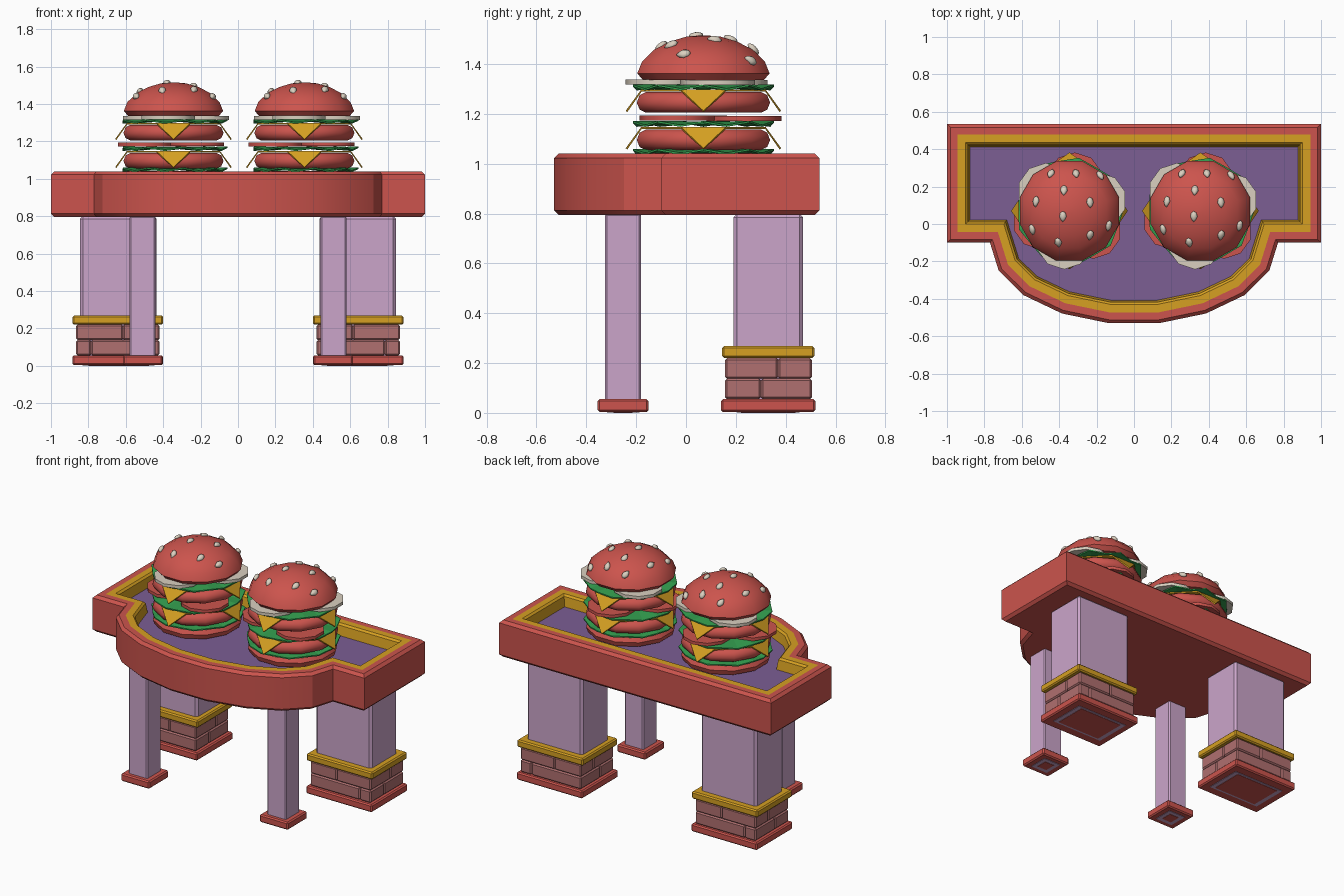
import bpy, bmesh, math
from mathutils import Vector, Matrix

if "Cube" in bpy.data.objects:
    bpy.data.objects.remove(bpy.data.objects["Cube"])

# ---------- colours ----------
def material(name, r, g, b):
    m = bpy.data.materials.new(name)
    lin = [((c / 255 + 0.055) / 1.055) ** 2.4 for c in (r, g, b)]
    m.diffuse_color = (*lin, 1)
    m.use_nodes = True
    m.node_tree.nodes["Principled BSDF"].inputs["Base Color"].default_value = m.diffuse_color
    return m

RED = material("red", 204, 84, 77)
GOLD = material("gold", 214, 160, 34)
PURPLE = material("purple", 124, 94, 148)
LILAC = material("lilac", 203, 165, 202)
BRICK = material("brick", 176, 112, 112)
GREEN = material("green", 52, 160, 80)
CREAM = material("cream", 218, 208, 192)

# ---------- helpers ----------
def finish(name, bm, mats, smooth=35):
    bmesh.ops.recalc_face_normals(bm, faces=bm.faces)
    me = bpy.data.meshes.new(name)
    bm.to_mesh(me)
    bm.free()
    for m in mats:
        me.materials.append(m)
    if smooth:
        me.polygons.foreach_set("use_smooth", [True] * len(me.polygons))
        me.set_sharp_from_angle(angle=math.radians(smooth))
    ob = bpy.data.objects.new(name, me)
    bpy.context.collection.objects.link(ob)
    return ob

def box(name, x, y, z, mat, bevel=0.008):
    bm = bmesh.new()
    size = Matrix.Diagonal((x[1] - x[0], y[1] - y[0], z[1] - z[0], 1))
    mid = Matrix.Translation((sum(x) / 2, sum(y) / 2, sum(z) / 2))
    bmesh.ops.create_cube(bm, size=1, matrix=mid @ size)
    if bevel:
        bmesh.ops.bevel(bm, geom=bm.edges[:], offset=bevel, segments=1, affect='EDGES')
    return finish(name, bm, [mat], 0)

def loft(bm, loops, mat_of=lambda i: 0, cap_mat=0):
    """Skin closed point loops and cap both ends."""
    rings = [[bm.verts.new(p) for p in l] for l in loops]
    n = len(rings[0])
    for i, (a, b) in enumerate(zip(rings, rings[1:])):
        for k in range(n):
            f = bm.faces.new((a[k], a[(k + 1) % n], b[(k + 1) % n], b[k]))
            f.material_index = mat_of(i)
    bm.faces.new(rings[0][::-1])
    bm.faces.new(rings[-1]).material_index = cap_mat

def lathe(name, profile, centre, mat, n=12):
    bm = bmesh.new()
    loft(bm, [[(centre[0] + r * math.cos(math.tau * (k + .5) / n),
                centre[1] + r * math.sin(math.tau * (k + .5) / n), z)
               for k in range(n)] for r, z in profile])
    return finish(name, bm, [mat], 45)

# ---------- table top: rectangle with a rounded bay in front ----------
outline = [(1, .535), (-1, .535), (-1, -.10)]
for k in range(10):
    a = math.radians(-90 + 20 * k)
    outline.append((.77 * math.sin(a), -.10 - .437 * math.cos(a)))
outline.append((1, -.10))

def inset(d, z):
    pts = [Vector(p) for p in outline]
    out = []
    for i, p in enumerate(pts):
        e1 = (p - pts[i - 1]).normalized()
        e2 = (pts[(i + 1) % len(pts)] - p).normalized()
        n1, n2 = Vector((-e1.y, e1.x)), Vector((-e2.y, e2.x))
        q = p + (n1 + n2) * d / (1 + n1.dot(n2))
        out.append((q.x, q.y, z))
    return out

bm = bmesh.new()
steps = [(.018, .795), (0, .813), (0, 1.022), (.018, 1.04), (.057, 1.04),
         (.10, 1.04), (.112, 1.028), (.122, .965)]
loft(bm, [inset(d, z) for d, z in steps], lambda i: 1 if i >= 4 else 0, 2)
finish("table_top", bm, [RED, GOLD, PURPLE], 25)

# ---------- legs, both sides ----------
for s, side in ((-1, "left"), (1, "right")):
    def sx(a, b):
        return tuple(sorted((s * a, s * b)))
    # back pillar on a brick base
    box(f"back_pillar_{side}", sx(.435, .845), (.19, .47), (.002, .80), LILAC, .015)
    box(f"back_pillar_underside_{side}", sx(.48, .80), (.22, .44), (0, .006), RED, 0)
    box(f"back_foot_{side}", sx(.40, .885), (.14, .52), (.004, .055), RED)
    box(f"back_base_trim_{side}", sx(.40, .885), (.145, .515), (.22, .268), GOLD)
    for row, (z, xs, ys) in enumerate((((.055, .137), .785, .30), ((.137, .22), .615, .37))):
        for i, xr in enumerate(((.42, xs), (xs, .865))):
            for j, yr in enumerate(((.157, ys), (ys, .505))):
                box(f"brick_{side}_{row}{i}{j}", sx(*xr), yr, z, BRICK)
    # slim front leg
    box(f"front_leg_{side}", sx(.44, .58), (-.325, -.18), (.002, .80), LILAC, .008)
    box(f"front_leg_underside_{side}", sx(.475, .545), (-.29, -.215), (0, .006), RED, 0)
    box(f"front_foot_{side}", sx(.405, .615), (-.355, -.15), (.004, .055), RED)

# ---------- burgers ----------
CROWN = [(.25, 1.335), (.275, 1.362), (.255, 1.41), (.205, 1.457), (.14, 1.49),
         (.07, 1.51), (.012, 1.515)]

def crown_z(r):
    for (r0, z0), (r1, z1) in zip(CROWN[1:], CROWN[2:]):
        if r1 <= r <= r0:
            return z0 + (z1 - z0) * (r0 - r) / (r0 - r1)
    return 1.515

def lettuce(name, c, z, n=18):
    bm = bmesh.new()
    def ring(r, dz, wave):
        return [(c[0] + (r + wave * (-1) ** k) * math.cos(math.tau * k / n),
                 c[1] + (r + wave * (-1) ** k) * math.sin(math.tau * k / n),
                 z + dz + wave * (-1) ** k) for k in range(n)]
    loft(bm, [ring(.18, -.004, 0), ring(.28, -.006, .008), ring(.28, .002, .008), ring(.18, .008, 0)])
    finish(name, bm, [GREEN], 0)

def cheese(name, c, z):
    """Square slice with its four corners folded down over the patty."""
    bm = bmesh.new()
    top, tips = [], []
    for q in range(4):
        rot = Matrix.Rotation(q * math.pi / 2, 3, 'Z')
        o = Vector((*c, z))
        a, b, t = (bm.verts.new(o + rot @ Vector(v))
                   for v in ((.25, -.09, 0), (.25, .09, 0), (.312, 0, -.085)))
        top += [a, b]
        tips.append((a, t, b))
    bm.faces.new(top)
    for t in tips:
        bm.faces.new(t)
    ob = finish(name, bm, [GOLD], 0)
    ob.modifiers.new("thickness", 'SOLIDIFY').thickness = .008

def slices(name, c, z, mat, first):
    for k in range(3):
        a = math.radians(first + 120 * k)
        p = (c[0] + .165 * math.cos(a), c[1] + .165 * math.sin(a))
        lathe(f"{name}_{k}", [(.15, z + .001 * k), (.15, z + .02 + .001 * k)], p, mat, 10)

SEEDS = [(-.10, .20), (.035, .20), (.165, .19), (-.18, .05), (-.035, -.03), (.11, .045),
         (-.20, -.10), (-.06, -.17), (.11, -.13), (.21, -.08), (-.03, .11)]

for c, side in (((-.345, .07), "left"), ((.355, .07), "right")):
    lathe(f"bottom_bun_{side}", [(.23, .963), (.265, .98), (.275, 1.01), (.255, 1.042)], c, RED)
    for i, z in enumerate((1.055, 1.205)):
        lathe(f"patty_{side}_{i}", [(.24, z), (.265, z + .012), (.277, z + .04),
                                    (.265, z + .07), (.24, z + .082)], c, RED)
        cheese(f"cheese_{side}_{i}", c, z + .092)
    for i, z in enumerate((1.05, 1.162, 1.308)):
        lettuce(f"lettuce_{side}_{i}", c, z)
    slices(f"tomato_{side}", c, 1.172, RED, 80)
    slices(f"onion_{side}", c, 1.315, CREAM, 20)
    lathe(f"top_bun_{side}", CROWN, c, RED)
    # teardrop seeds lying on the crown
    bm = bmesh.new()
    for x, y in SEEDS:
        r = math.hypot(x, y)
        normal = Vector((x, y, .30 - .55 * r)).normalized()
        ax = Vector((0, 1, 0)).cross(normal).normalized()
        ay = normal.cross(ax)
        rot = Matrix((ax, ay, normal)).transposed().to_4x4()
        v = bmesh.ops.create_uvsphere(bm, u_segments=8, v_segments=5, radius=1)["verts"]
        for w in v:
            w.co.x *= 1 - .5 * max(0, -w.co.y)
        m = Matrix.Translation((c[0] + x, c[1] + y, crown_z(r) + .002)) @ rot
        bmesh.ops.transform(bm, matrix=m @ Matrix.Diagonal((.02, .03, .014, 1)), verts=v)
    finish(f"seeds_{side}", bm, [CREAM], 60)
